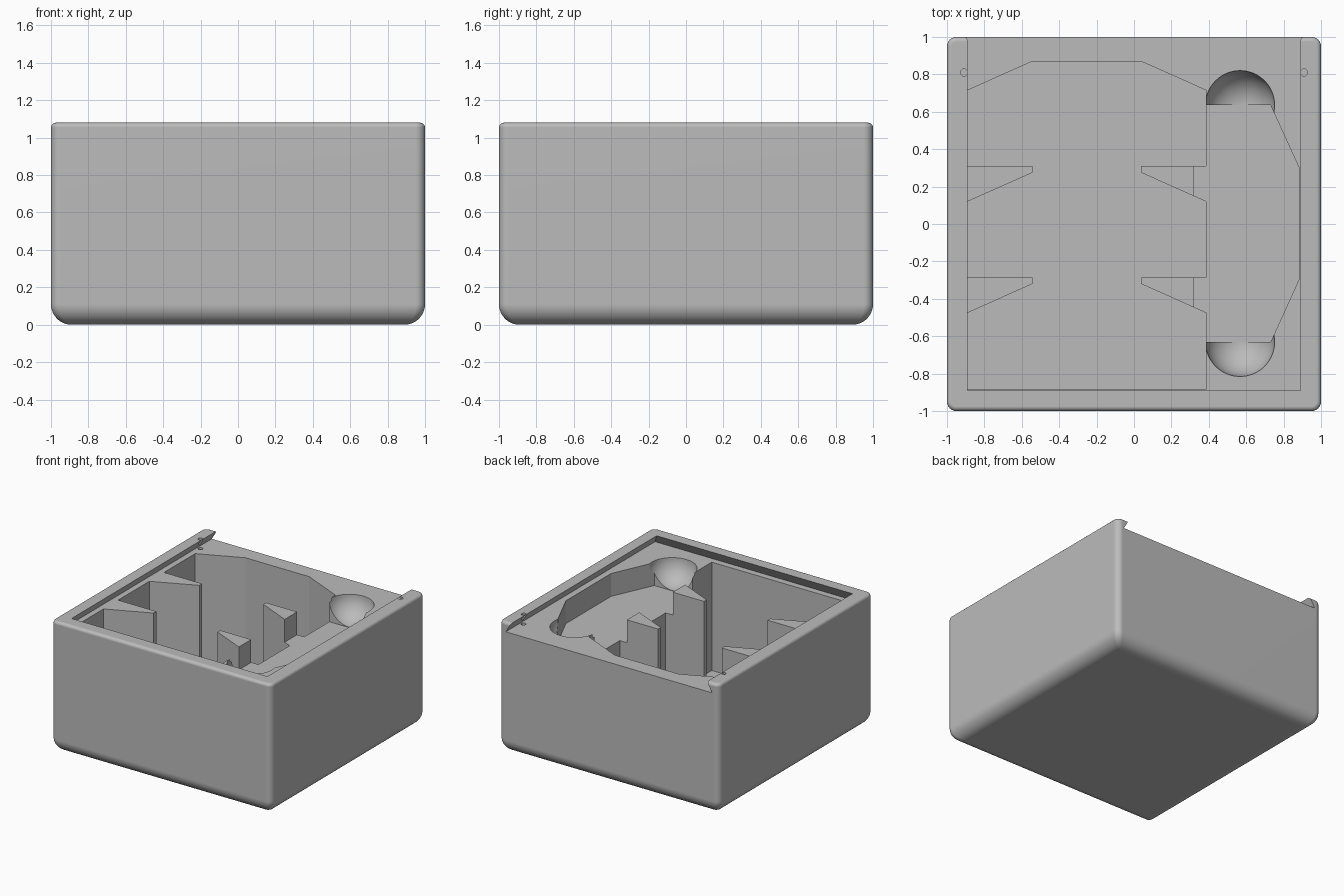
import bpy
import bmesh
from math import sin, cos, pi, radians

cube = bpy.data.objects.get("Cube")
if cube:
    bpy.data.objects.remove(cube, do_unlink=True)

HEIGHT = 1.08
LEDGE = 1.0        # floor of the lid slot
SHALLOW = 0.812    # floor of the side pocket
DEEP = 0.11        # floor of the main pocket

grey = bpy.data.materials.new("plain grey")
grey.use_nodes = True
grey.diffuse_color = (0.5, 0.5, 0.5, 1)
grey.node_tree.nodes["Principled BSDF"].inputs["Base Color"].default_value = (0.5, 0.5, 0.5, 1)


def finish(name, bm):
    bmesh.ops.recalc_face_normals(bm, faces=bm.faces)
    mesh = bpy.data.meshes.new(name)
    bm.to_mesh(mesh)
    bm.free()
    obj = bpy.data.objects.new(name, mesh)
    bpy.context.collection.objects.link(obj)
    mesh.materials.append(grey)
    return obj


def loft(name, rings):
    """Skin a stack of equal-length rings and cap both ends."""
    bm = bmesh.new()
    loops = [[bm.verts.new(p) for p in ring] for ring in rings]
    n = len(loops[0])
    for low, high in zip(loops, loops[1:]):
        for i in range(n):
            j = (i + 1) % n
            bm.faces.new((low[i], low[j], high[j], high[i]))
    bm.faces.new(loops[0][::-1])
    bm.faces.new(loops[-1])
    return finish(name, bm)


def prism(name, outline, z0, z1):
    return loft(name, [[(x, y, z) for x, y in outline] for z in (z0, z1)])


def rounded_square(half, r, z, steps=6):
    ring = []
    for k, (sx, sy) in enumerate(((1, 1), (-1, 1), (-1, -1), (1, -1))):
        for i in range(steps + 1):
            a = pi / 2 * (k + i / steps)
            ring.append((sx * (half - r) + r * cos(a), sy * (half - r) + r * sin(a), z))
    return ring


# Outer body: large bottom rounding, small top rounding
BOTTOM, TOP, CORNER, SEGS = 0.11, 0.025, 0.05, 10
rings = []
for i in range(SEGS + 1):
    a = pi / 2 * i / SEGS
    inset = BOTTOM * (1 - sin(a))
    rings.append(rounded_square(1 - inset, CORNER * (1 - 0.85 * inset / BOTTOM),
                                BOTTOM * (1 - cos(a))))
for i in range(SEGS // 2 + 1):
    a = pi / 2 * i / (SEGS // 2)
    inset = TOP * (1 - cos(a))
    rings.append(rounded_square(1 - inset, CORNER - inset, HEIGHT - TOP + TOP * sin(a)))
box = loft("box_body", rings)

cutters = []

# Dovetail slot for a sliding lid, open at the back
slot_rings = []
for z in (LEDGE, HEIGHT + 0.04):
    w = 0.89 + (HEIGHT - z) * 0.6
    slot_rings.append([(-w, -w, z), (w, -w, z), (w, 1.1, z), (-w, 1.1, z)])
cutters.append(loft("lid_slot_cutter", slot_rings))

# Main pocket with two pairs of tapered fins, mirrored about its own centre line
MID, HALF, TIP = -0.2525, 0.6375, 0.29
side = [(HALF, -0.885)]
for y in (-0.285, 0.31):
    side += [(HALF, y - 0.19), (TIP, y - 0.035), (TIP, y), (HALF, y)]
side += [(HALF, 0.715), (TIP, 0.87)]
outline = [(MID + x, y) for x, y in side] + [(MID - x, y) for x, y in reversed(side)]
cutters.append(prism("main_pocket_cutter", outline, DEEP, LEDGE + 0.03))

# Shallow side pocket, which also notches the roots of the fins
outline = [(0.32, -0.632), (0.73, -0.632), (0.885, -0.29),
           (0.885, 0.295), (0.73, 0.635), (0.32, 0.635)]
cutters.append(prism("side_pocket_cutter", outline, SHALLOW, LEDGE + 0.035))

# Round finger scoops at both ends of the side pocket
for y in (-0.63, 0.635):
    bm = bmesh.new()
    bmesh.ops.create_uvsphere(bm, u_segments=64, v_segments=32, radius=0.185)
    bmesh.ops.translate(bm, verts=bm.verts, vec=(0.567, y, LEDGE))
    cutters.append(finish("finger_scoop_cutter", bm))

# Small catch holes in the rails
for s in (-1, 1):
    circle = [(s * 0.909 + 0.019 * cos(2 * pi * i / 24), 0.81 + 0.019 * sin(2 * pi * i / 24))
              for i in range(24)]
    cutters.append(prism("catch_hole_cutter", circle, LEDGE - 0.02, HEIGHT + 0.06))

# Cut everything out of the body
bpy.ops.object.select_all(action='DESELECT')
bpy.context.view_layer.objects.active = box
box.select_set(True)
for cutter in cutters:
    cutter.hide_render = True
    mod = box.modifiers.new("cut", 'BOOLEAN')
    mod.operation = 'DIFFERENCE'
    mod.solver = 'EXACT'
    mod.object = cutter
    bpy.ops.object.modifier_apply(modifier=mod.name)
for cutter in cutters:
    bpy.data.objects.remove(cutter, do_unlink=True)

# Smooth the roundings and keep the flats flat
bpy.ops.object.shade_smooth_by_angle(angle=radians(20))
weighted = box.modifiers.new("flat faces", 'WEIGHTED_NORMAL')
weighted.keep_sharp = True
